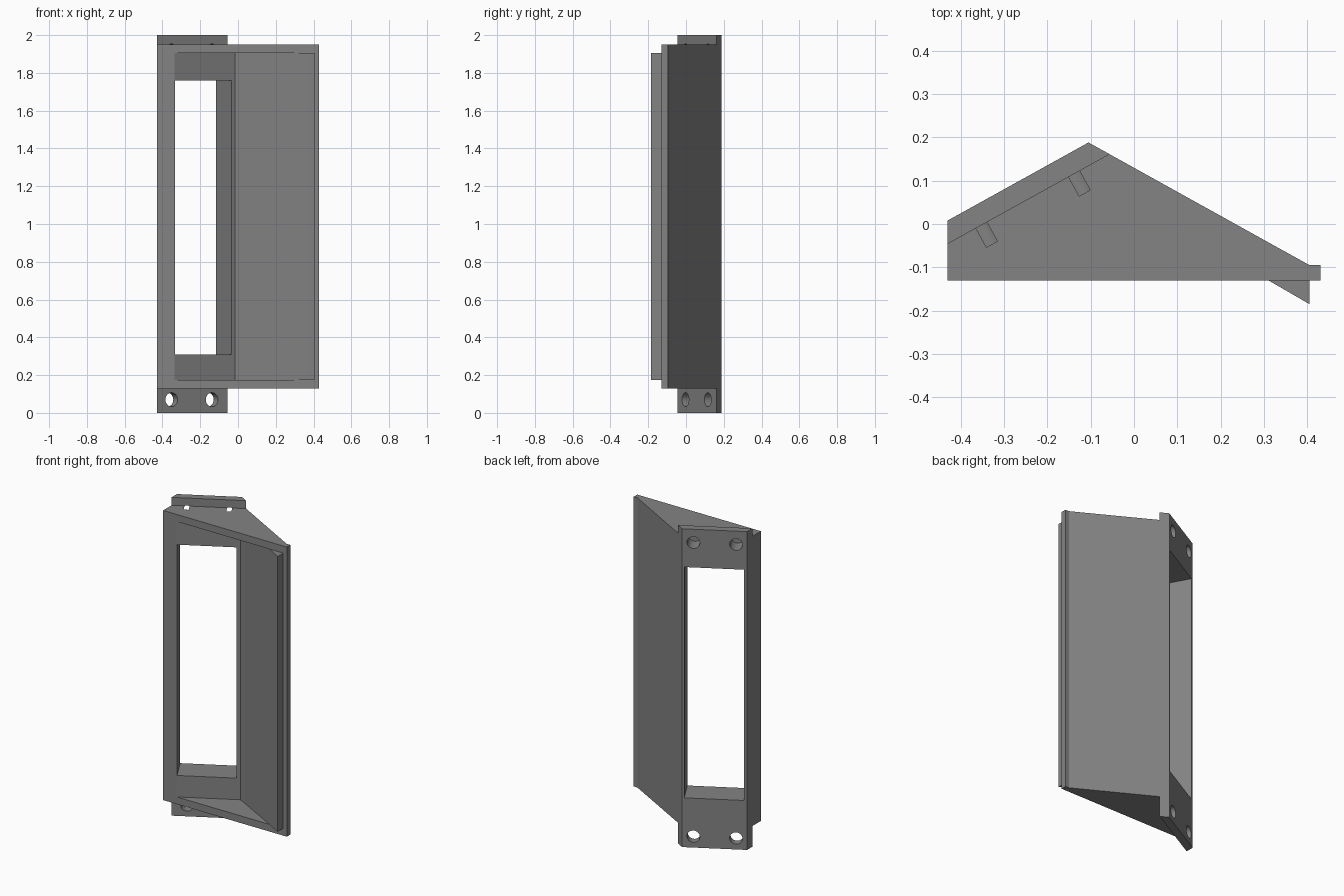
import bpy, bmesh, math
from mathutils import Vector, Matrix

if "Cube" in bpy.data.objects:
    bpy.data.objects.remove(bpy.data.objects["Cube"])

grey = bpy.data.materials.new("mid_grey")
grey.diffuse_color = (0.23, 0.23, 0.23, 1)
grey.use_nodes = True
grey.node_tree.nodes["Principled BSDF"].inputs["Base Color"].default_value = grey.diffuse_color


def finish(name, bm):
    bmesh.ops.recalc_face_normals(bm, faces=bm.faces)
    mesh = bpy.data.meshes.new(name)
    bm.to_mesh(mesh)
    bm.free()
    mesh.materials.append(grey)
    ob = bpy.data.objects.new(name, mesh)
    bpy.context.collection.objects.link(ob)
    return ob


def prism(name, outline, z0, z1):
    """Extrude a plan outline from z0 up to z1."""
    bm = bmesh.new()
    face = bm.faces.new([bm.verts.new((x, y, z0)) for x, y in outline])
    top = bmesh.ops.extrude_face_region(bm, geom=[face])["geom"]
    bmesh.ops.translate(bm, vec=(0, 0, z1 - z0),
                        verts=[v for v in top if isinstance(v, bmesh.types.BMVert)])
    return finish(name, bm)


def rod(name, start, end, radius):
    """Cylinder between two points."""
    axis = end - start
    bm = bmesh.new()
    turn = axis.to_track_quat('Z', 'Y').to_matrix().to_4x4()
    bmesh.ops.create_cone(bm, cap_ends=True, segments=32, radius1=radius, radius2=radius,
                          depth=axis.length, matrix=Matrix.Translation((start + end) / 2) @ turn)
    return finish(name, bm)


def combine(target, tool, operation):
    """Apply a boolean and discard the tool."""
    mod = target.modifiers.new(operation.lower(), 'BOOLEAN')
    mod.object, mod.operation, mod.solver = tool, operation, 'EXACT'
    bpy.context.view_layer.objects.active = target
    bpy.ops.object.modifier_apply(modifier=mod.name)
    bpy.data.objects.remove(tool, do_unlink=True)


# Wedge-shaped housing with a thin right rim
housing = prism("housing", [(-0.43, -0.13), (0.43, -0.13), (0.43, -0.095), (0.405, -0.095),
                            (-0.105, 0.188), (-0.43, 0.008)], 0.13, 1.95)

# Slanted mounting plate, taller than the housing
plate = prism("mounting_plate", [(-0.43, -0.046), (-0.056, 0.161),
                                 (-0.105, 0.188), (-0.43, 0.008)], 0.0, 2.0)
combine(housing, plate, 'UNION')

# Triangular front recess
s = 0.18 / 0.325                      # slope of the plate and the recess back
front = -0.13
recess = prism("recess_cutter", [(-0.335, front), (-0.335 - 0.1 * s, front - 0.1), (0.31 + 0.1 / s, front - 0.1),
                                 (0.31, front), (-0.015, front + 0.32 * s)], 0.175, 1.905)
recess.data.vertices[1].co.x = recess.data.vertices[1].co.x
combine(housing, recess, 'DIFFERENCE')

# Deflector lip continuing the recess slope past the front
lip = prism("front_lip", [(0.31, -0.13), (0.405, -0.185), (0.405, -0.11), (0.33, -0.11)],
            0.175, 1.905)
combine(housing, lip, 'UNION')

# Window square to the plate, from the recess out through the back
along = Vector((1, s, 0)).normalized()
back = Vector((-along.y, along.x, 0))
left = Vector((-0.333, front + 0.002 * s, 0))
right = Vector((-0.035, front + 0.30 * s, 0))
corners = [left - back * 0.003, right - back * 0.003, right + back * 0.3, left + back * 0.3]
window = prism("window_cutter", [c.xy for c in corners], 0.31, 1.76)
combine(housing, window, 'DIFFERENCE')

# Screw holes through the plate, ending just inside the housing
for x, y in ((-0.352, -0.003), (-0.138, 0.115)):
    for z in (0.07, 1.916):
        p = Vector((x, y, z))
        hole = rod("hole_cutter", p - back * 0.05, p + back * 0.12, 0.037)
        combine(housing, hole, 'DIFFERENCE')

bpy.ops.object.select_all(action='DESELECT')
housing.select_set(True)
bpy.context.view_layer.objects.active = housing
bpy.ops.object.shade_smooth_by_angle(angle=math.radians(25))
